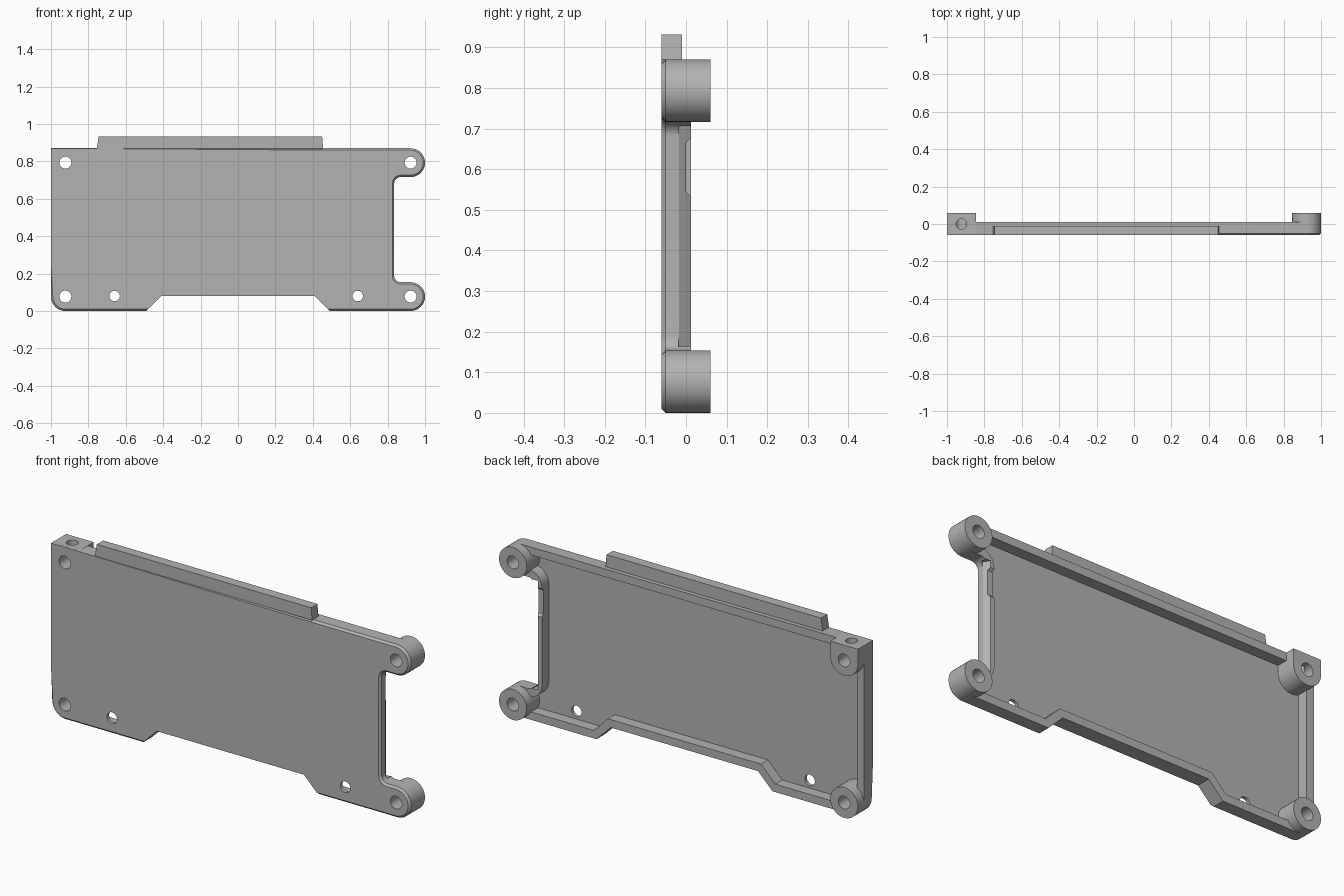
import bpy, bmesh
from math import cos, sin, radians
from mathutils import Vector

if "Cube" in bpy.data.objects:
    bpy.data.objects.remove(bpy.data.objects["Cube"], do_unlink=True)

grey = bpy.data.materials.new("plain grey")
grey.use_nodes = True
colour = (0.45, 0.45, 0.45, 1)
grey.diffuse_color = colour
grey.node_tree.nodes["Principled BSDF"].inputs["Base Color"].default_value = colour

FRONT, FLOOR, RIM, BACK = -0.06, -0.043, 0.012, 0.06
TOP, R, HOLE = 0.87, 0.077, 0.032

# Ways to stand a flat profile up: extruded along y, along z or along x
ALONG_Y = lambda u, v, w: Vector((u, w, v))
ALONG_Z = lambda u, v, w: Vector((u, v, w))
ALONG_X = lambda u, v, w: Vector((w, u, v))


def arc(cx, cy, r, a0, a1, n=14):
    angles = [radians(a0 + (a1 - a0) * i / n) for i in range(n + 1)]
    return [(cx + r * cos(a), cy + r * sin(a)) for a in angles]


def circle(cx, cy, r):
    return arc(cx, cy, r, 0, 360, 40)[:-1]


def prism(name, pts, w0, w1, place=ALONG_Y, bevel_rule=None):
    bm = bmesh.new()
    a = [bm.verts.new(place(u, v, w0)) for u, v in pts]
    b = [bm.verts.new(place(u, v, w1)) for u, v in pts]
    bm.faces.new(a)
    bm.faces.new(b[::-1])
    for i in range(len(pts)):
        j = (i + 1) % len(pts)
        bm.faces.new((a[j], a[i], b[i], b[j]))
    bmesh.ops.recalc_face_normals(bm, faces=bm.faces)
    if bevel_rule:
        edges = [e for e in bm.edges if bevel_rule(e)]
        bmesh.ops.bevel(bm, geom=edges, offset=0.01, segments=1,
                        profile=0.5, affect='EDGES')
    mesh = bpy.data.meshes.new(name)
    bm.to_mesh(mesh)
    bm.free()
    mesh.materials.append(grey)
    ob = bpy.data.objects.new(name, mesh)
    bpy.context.collection.objects.link(ob)
    return ob


def inset(pts, d):
    """Move an anticlockwise outline inwards by d with mitred corners."""
    out = []
    for i, p in enumerate(pts):
        p = Vector(p)
        e0 = (p - Vector(pts[i - 1])).normalized()
        e1 = (Vector(pts[(i + 1) % len(pts)]) - p).normalized()
        n0, n1 = Vector((-e0.y, e0.x)), Vector((-e1.y, e1.x))
        out.append(tuple(p + (n0 + n1) * d / (1 + n0.dot(n1))))
    return out


def cut(ob, cutters):
    bpy.context.view_layer.objects.active = ob
    for c in cutters:
        m = ob.modifiers.new("cut", 'BOOLEAN')
        m.operation, m.solver, m.object = 'DIFFERENCE', 'EXACT', c
        bpy.ops.object.modifier_apply(modifier=m.name)


# Plate outline with two ears on its left side and a cutout below
outline = arc(-1 + R, R, R, 180, 270)
outline += [(-0.49, 0), (-0.41, 0.08), (0.41, 0.08), (0.49, 0)]
outline += arc(1 - R, R, R, -90, 90)
outline += arc(0.87, 2 * R + 0.035, 0.035, 270, 180, 8)
outline += arc(0.87, TOP - 2 * R - 0.035, 0.035, 180, 90, 8)
outline += arc(1 - R, TOP - R, R, -90, 90)
outline += [(0.45, TOP), (-1, TOP)]


def front_chamfer(e):
    mid = (e.verts[0].co + e.verts[1].co) / 2
    at_front = all(abs(v.co.y - FRONT) < 1e-4 for v in e.verts)
    return at_front and (mid.x > 0.46 or (mid.x < -0.46 and mid.z < R))


plate = prism("cover_plate", outline, FRONT, RIM, bevel_rule=front_chamfer)

# Cutters: hollow back, sloped notch edge, shallow slot, holes
cavity = prism("cavity_cutter", inset(outline, 0.04), FLOOR, 0.1)
slope = prism("slope_cutter", [(0.8355, -0.018), (0.815, 0.0125), (0.815, 0.03),
                               (0.846, 0.03), (0.846, -0.018)],
              2 * R + 0.006, TOP - 2 * R - 0.006, ALONG_Z)
slot = prism("slot_cutter", [(0, 0.545), (0.03, 0.515), (0.03, 0.695), (0, 0.665)],
             0.77, 0.86, ALONG_X)
corners = {"upper_left": (1 - R, TOP - R), "lower_left": (1 - R, R),
           "lower_right": (-1 + R, R), "upper_right": (-1 + R, TOP - R)}
bores = {k: prism(k + "_bore", circle(x, z, HOLE), -0.2, 0.2)
         for k, (x, z) in corners.items()}
small = [prism("small_bore", circle(x, 0.08, 0.028), -0.2, 0.2) for x in (-0.66, 0.64)]
top_bore = prism("top_bore", circle(-1 + R, 0, 0.028), TOP - R, 1, ALONG_Z)

cut(plate, [cavity, slope, slot, *bores.values(), *small, top_bore])
parts = [plate]

# Round standoffs, and a square-topped block in the upper right corner
for k, (x, z) in corners.items():
    if k == "upper_right":
        shape = [(-1, TOP)] + arc(x, z, R, 180, 360, 20) + [(x + R, TOP)]
        ob = prism("corner_block", shape, -0.05, BACK)
        cut(ob, [bores[k], top_bore])
    else:
        ob = prism(k + "_standoff", circle(x, z, R), -0.05, BACK)
        cut(ob, [bores[k]])
    parts.append(ob)

# Raised tab along the top edge
parts.append(prism("top_tab", [(-0.755, TOP), (0.455, TOP), (0.45, 0.932), (-0.745, 0.932)],
                   FRONT, -0.01))

for c in [cavity, slope, slot, top_bore, *bores.values(), *small]:
    bpy.data.objects.remove(c, do_unlink=True)

# Smooth the round walls, keep the edges sharp
bpy.ops.object.select_all(action='DESELECT')
for ob in parts:
    ob.select_set(True)
bpy.context.view_layer.objects.active = plate
bpy.ops.object.shade_smooth_by_angle(angle=radians(30))
